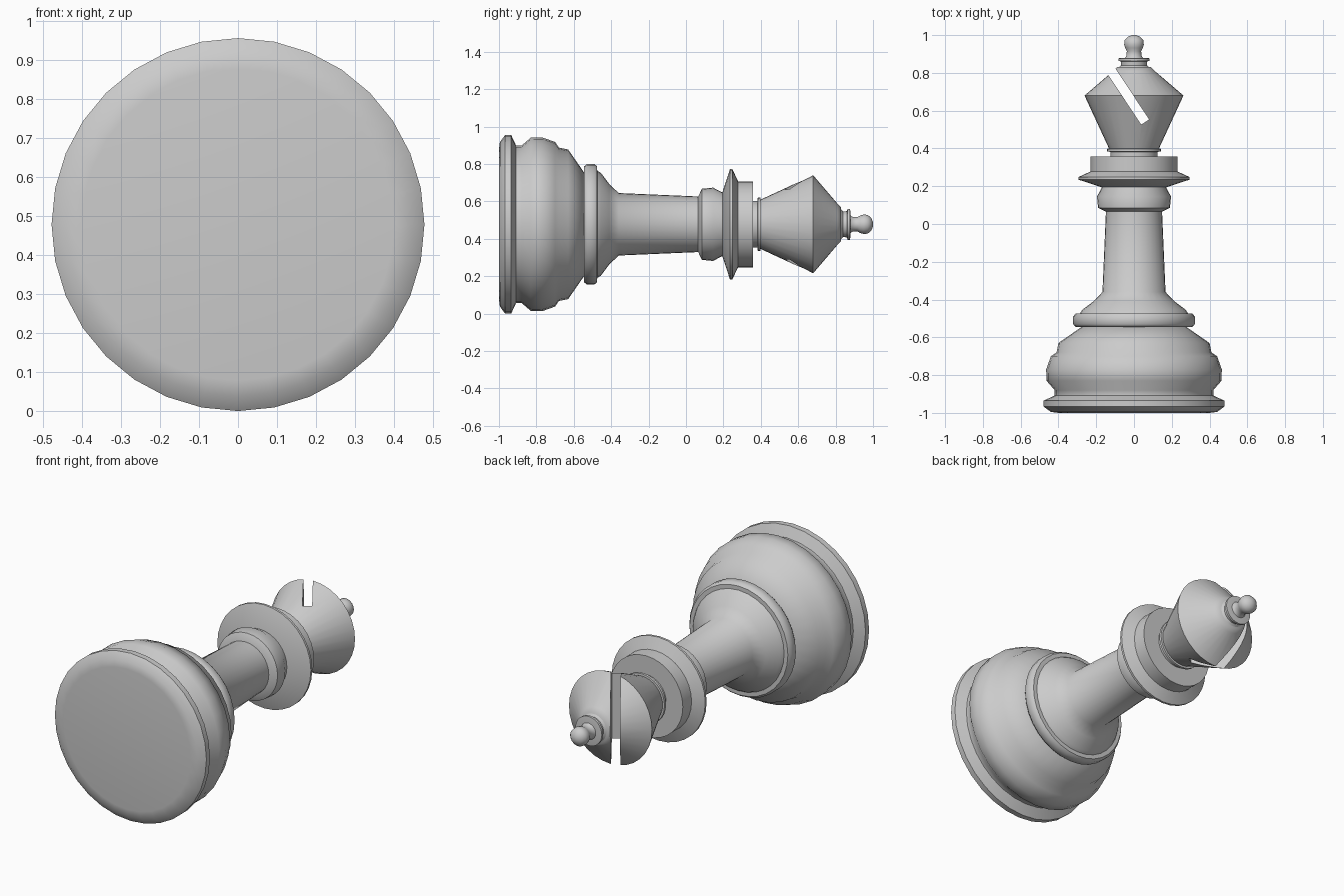
import bpy
import bmesh
from math import sin, cos, pi, radians
from mathutils import Matrix

SIDES = 32
AXIS_Z = 0.478

cube = bpy.data.objects.get("Cube")
if cube:
    bpy.data.objects.remove(cube)

grey = bpy.data.materials.new("light grey")
grey.use_nodes = True
tone = (0.6, 0.6, 0.6, 1)
grey.diffuse_color = tone
grey.node_tree.nodes["Principled BSDF"].inputs["Base Color"].default_value = tone


def finish(name, bm):
    """Turn a bmesh into a linked grey object."""
    bmesh.ops.recalc_face_normals(bm, faces=bm.faces)
    mesh = bpy.data.meshes.new(name)
    bm.to_mesh(mesh)
    bm.free()
    mesh.materials.append(grey)
    obj = bpy.data.objects.new(name, mesh)
    bpy.context.collection.objects.link(obj)
    return obj


def turned(name, profile):
    """Lathe (y, radius) points around the lying axis and cap both ends."""
    bm = bmesh.new()
    rings = []
    for y, r in profile:
        angles = [2 * pi * i / SIDES for i in range(SIDES)]
        rings.append([bm.verts.new((r * sin(a), y, AXIS_Z + r * cos(a))) for a in angles])
    for low, high in zip(rings, rings[1:]):
        for i in range(SIDES):
            j = (i + 1) % SIDES
            bm.faces.new((low[i], low[j], high[j], high[i]))
    bm.faces.new(rings[0])
    bm.faces.new(rings[-1])
    obj = finish(name, bm)
    obj.data.shade_smooth()
    obj.data.set_sharp_from_angle(angle=radians(50))
    return obj


# Stepped foot
turned("base", [(-1, 0.40), (-0.995, 0.44), (-0.967, 0.478), (-0.935, 0.478),
                (-0.908, 0.42), (-0.88, 0.42), (-0.83, 0.463), (-0.77, 0.465),
                (-0.70, 0.44), (-0.68, 0.41), (-0.63, 0.40), (-0.54, 0.27)])
turned("base_ring", [(-0.547, 0.27), (-0.545, 0.31), (-0.53, 0.322),
                     (-0.49, 0.322), (-0.475, 0.31), (-0.474, 0.27)])

# Flared stem
turned("stem", [(-0.48, 0.29), (-0.455, 0.275), (-0.41, 0.215),
                (-0.36, 0.167), (0.08, 0.148)])

# Collars under the head
turned("lower_collar", [(0.065, 0.148), (0.085, 0.19), (0.145, 0.196),
                        (0.19, 0.172), (0.21, 0.172)])
turned("wide_collar", [(0.195, 0.172), (0.235, 0.295), (0.248, 0.295),
                       (0.278, 0.23), (0.357, 0.23)])
turned("neck", [(0.35, 0.125), (0.385, 0.125)])
turned("neck_ring", [(0.382, 0.125), (0.384, 0.143), (0.398, 0.143), (0.40, 0.125)])

# Head with a slanted slot
head = turned("head", [(0.395, 0.13), (0.68, 0.262), (0.81, 0.11), (0.83, 0.09)])
bm = bmesh.new()
bmesh.ops.create_cube(bm, size=1)
bmesh.ops.transform(bm, verts=bm.verts, matrix=(
    Matrix.Translation((0.059, 0.54, AXIS_Z))
    @ Matrix.Rotation(radians(33.5), 4, "Z")
    @ Matrix.Translation((0, 0.25, 0))
    @ Matrix.Diagonal((0.05, 0.5, 1, 1))))
cutter = finish("slot_cutter", bm)
cutter.hide_render = True
cutter.hide_set(True)
cut = head.modifiers.new("slot", "BOOLEAN")
cut.operation = "DIFFERENCE"
cut.solver = "EXACT"
cut.object = cutter

# Finial
turned("finial_collar", [(0.825, 0.085), (0.84, 0.068), (0.86, 0.07), (0.864, 0.083),
                         (0.877, 0.083), (0.88, 0.06)])
turned("finial", [(0.875, 0.05), (0.89, 0.04), (0.915, 0.038), (0.932, 0.047),
                  (0.95, 0.052), (0.972, 0.05), (0.99, 0.034), (1, 0.012)])
